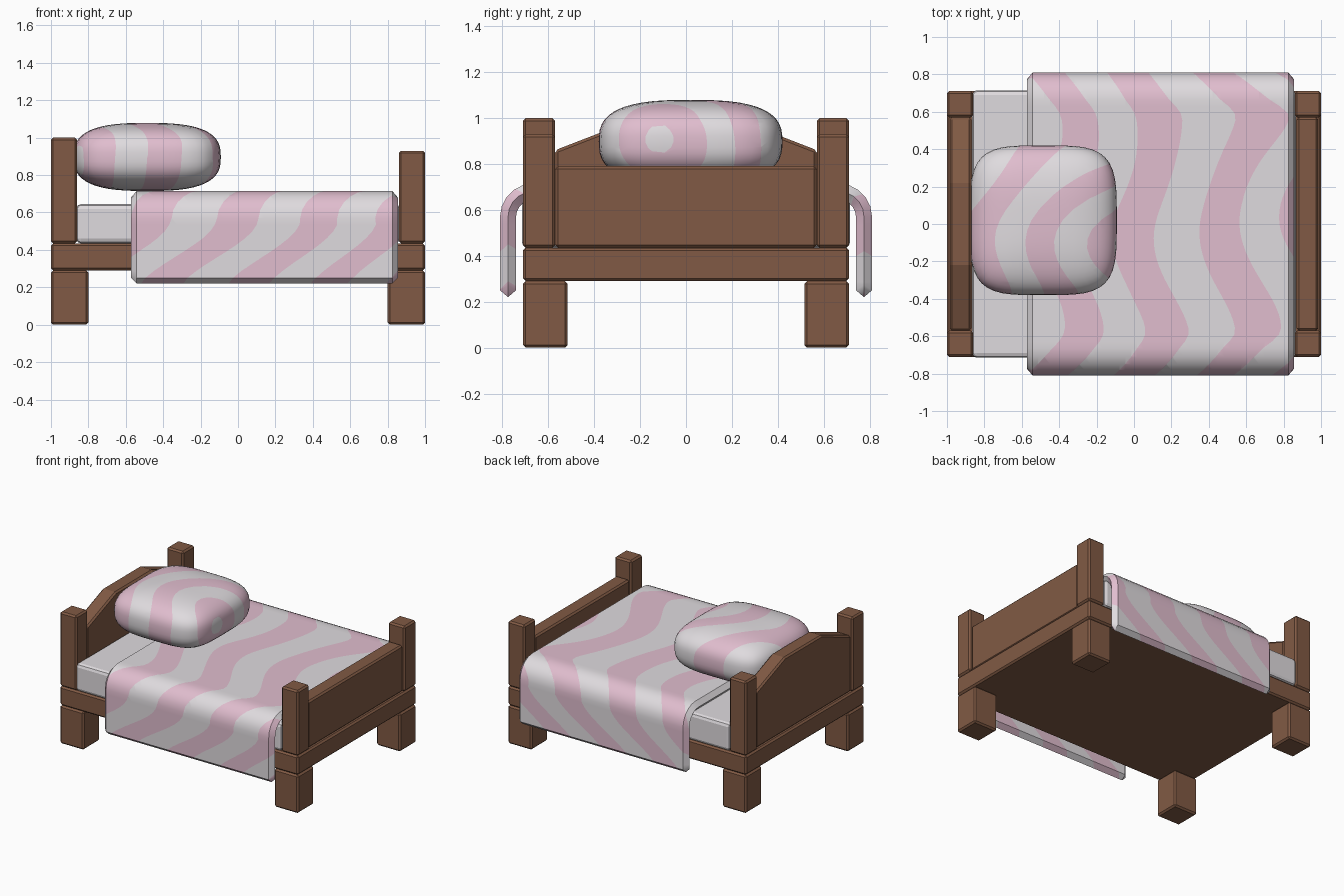
import bpy, bmesh, math
from mathutils import Vector

if "Cube" in bpy.data.objects:
    bpy.data.objects.remove(bpy.data.objects["Cube"])


def material(name, rgb):
    m = bpy.data.materials.new(name)
    m.diffuse_color = (*rgb, 1)
    m.use_nodes = True
    m.node_tree.nodes["Principled BSDF"].inputs["Base Color"].default_value = m.diffuse_color
    return m


WOOD = material("brown wood", (0.22, 0.102, 0.058))
LINEN = material("pale linen", (0.74, 0.71, 0.735))
PINK = material("soft pink", (0.75, 0.51, 0.62))


def finish(name, bm, mats, bevel=0.0, segments=1, smooth=False):
    bmesh.ops.recalc_face_normals(bm, faces=bm.faces[:])
    me = bpy.data.meshes.new(name)
    bm.to_mesh(me)
    bm.free()
    for m in mats:
        me.materials.append(m)
    ob = bpy.data.objects.new(name, me)
    bpy.context.collection.objects.link(ob)
    if bevel:
        mod = ob.modifiers.new("bevel", "BEVEL")
        mod.width, mod.segments = bevel, segments
    if smooth:
        bpy.ops.object.select_all(action="DESELECT")
        ob.select_set(True)
        bpy.context.view_layer.objects.active = ob
        bpy.ops.object.shade_smooth_by_angle(angle=math.radians(40))
    return ob


def prism(name, profile, x0, x1, mat, bevel=0.012, segments=1):
    """Extrude a (y, z) profile from x0 to x1."""
    bm = bmesh.new()
    face = bm.faces.new([bm.verts.new((x0, y, z)) for y, z in profile])
    ext = bmesh.ops.extrude_face_region(bm, geom=[face], use_keep_orig=True)
    for v in ext["geom"]:
        if isinstance(v, bmesh.types.BMVert):
            v.co.x = x1
    return finish(name, bm, [mat], bevel, segments)


def box(name, x, y, z, mat, bevel=0.012, segments=1):
    prof = [(y[0], z[0]), (y[1], z[0]), (y[1], z[1]), (y[0], z[1])]
    return prism(name, prof, x[0], x[1], mat, bevel, segments)


def paint(bm, field):
    """Cut the mesh along the zero line of field; positive side turns pink."""
    f = {v: field(v.co) for v in bm.verts}
    cuts = []
    for e in bm.edges[:]:
        a, b = e.verts
        fa, fb = f[a], f[b]
        if (fa > 0) != (fb > 0):
            t = min(max(fa / (fa - fb), 0.04), 0.96)
            v = bmesh.utils.edge_split(e, a, t)[1]
            f[v] = 0.0
            cuts.append(v)
    bmesh.ops.connect_verts(bm, verts=cuts)
    for face in bm.faces:
        face.material_index = 1 if sum(f[v] for v in face.verts) > 0 else 0


# Wooden frame: slab, legs, posts
box("base_frame", (-1, 1), (-0.71, 0.71), (0.29, 0.435), WOOD)
for s, side in ((-1, "front"), (1, "back")):
    leg_y = sorted((s * 0.515, s * 0.71))
    post_y = sorted((s * 0.57, s * 0.71))
    box(f"head_leg_{side}", (-1, -0.80), leg_y, (0, 0.29), WOOD)
    box(f"foot_leg_{side}", (0.80, 1), leg_y, (0, 0.29), WOOD)
    box(f"head_post_{side}", (-1, -0.86), post_y, (0.435, 1.0), WOOD)
    box(f"foot_post_{side}", (0.86, 1), post_y, (0.435, 0.93), WOOD)

# End boards
box("footboard", (0.87, 0.985), (-0.57, 0.57), (0.435, 0.79), WOOD)
prism("headboard", [(-0.57, 0.435), (0.57, 0.435), (0.57, 0.86), (0.22, 0.995),
                    (-0.22, 0.995), (-0.57, 0.86)], -0.985, -0.87, WOOD)

# Mattress
box("mattress", (-0.865, 0.865), (-0.715, 0.715), (0.435, 0.645), LINEN, 0.025, 2)

# Blanket: centre line across the bed, flat top, rounded shoulder, hanging side
FLAT, DROP, RAD = 0.665, 0.57, 0.11
ARC = RAD * math.pi / 2
U_MAX = FLAT + ARC + DROP - 0.22


def drape(u):
    s, u = (-1 if u < 0 else 1), abs(u)
    if u < FLAT:
        return s * u, DROP + RAD, 0, 1
    a = min((u - FLAT) / RAD, math.pi / 2)
    n = (s * math.sin(a), math.cos(a))
    return s * FLAT + RAD * n[0], DROP + RAD * n[1] - max(0, u - FLAT - ARC), *n


def curve(u, pts):
    """Smooth steps between a few (u, value) points."""
    for (a, va), (b, vb) in zip(pts, pts[1:]):
        if u <= b:
            t = (u - a) / (b - a)
            return va + (vb - va) * t * t * (3 - 2 * t)
    return pts[-1][1]


def blanket_stripes(co):
    y = abs(co.y)
    if co.z < DROP:
        u = FLAT + ARC + DROP - co.z
    elif y < FLAT:
        u = y
    else:
        u = FLAT + RAD * math.atan2(y - FLAT, co.z - DROP)
    shift = curve(u, [(0, 0), (0.56, 0.17), (0.84, -0.02), (1.25, -0.42)])
    if u < 0.84:
        shift *= 0.8 + 1.1 * max(co.x, 0)
    shift += 0.03 * math.sin(7 * co.y + 3 * co.x)
    return math.cos(2 * math.pi * (co.x - shift - 0.0) / 0.43) - 0.05


bm = bmesh.new()
X0, X1, RIM, HALF = -0.572, 0.855, 0.03, 0.035
xs = [X0] + [X0 + RIM + (X1 - X0 - 2 * RIM) * i / 44 for i in range(45)] + [X1]
side = [FLAT * i / 18 for i in range(18)] + [FLAT + ARC * i / 5 for i in range(5)]
side += [FLAT + ARC + (U_MAX - RIM - FLAT - ARC) * i / 9 for i in range(10)] + [U_MAX]
us = [-u for u in side[:0:-1]] + side
for sign in (1, -1):
    rows = []
    for x in xs:
        end = x in (X0, X1)
        row = []
        for u in us:
            t = 0 if end or abs(u) == U_MAX else HALF * sign
            uu = math.copysign(U_MAX - RIM, u) if end and abs(u) == U_MAX else u
            if end and abs(u) == side[-2]:
                uu = u * 0.98
            y, z, ny, nz = drape(uu)
            row.append(bm.verts.new((x, y + ny * t, z + nz * t)))
        rows.append(row)
    for r, q in zip(rows, rows[1:]):
        for j in range(len(us) - 1):
            bm.faces.new((r[j], q[j], q[j + 1], r[j + 1]))
bmesh.ops.remove_doubles(bm, verts=bm.verts[:], dist=0.0005)
paint(bm, blanket_stripes)
finish("blanket", bm, [LINEN, PINK], smooth=True)


# Pillow: a gridded cube puffed out to a rounded cushion
def pillow_stripes(co):
    d = (co - Vector((-0.10, -0.13, 0.9))).length
    d += 0.03 * math.sin(9 * co.y + 5 * co.z)
    return math.cos(2 * math.pi * (d - 0.125) / 0.29) - 0.05


bm = bmesh.new()
bmesh.ops.create_cube(bm, size=2)
bmesh.ops.subdivide_edges(bm, edges=bm.edges[:], cuts=13, use_grid_fill=True)
for v in bm.verts:
    x, y, z = v.co
    k = ((abs(x) ** 4 + abs(y) ** 4) ** 0.7 + abs(z) ** 2.8) ** (1 / 2.8)
    v.co = Vector((-0.485 + 0.393 * x / k, 0.02 + 0.4 * y / k, 0.897 + 0.182 * z / k))
paint(bm, pillow_stripes)
finish("pillow", bm, [LINEN, PINK], smooth=True)
